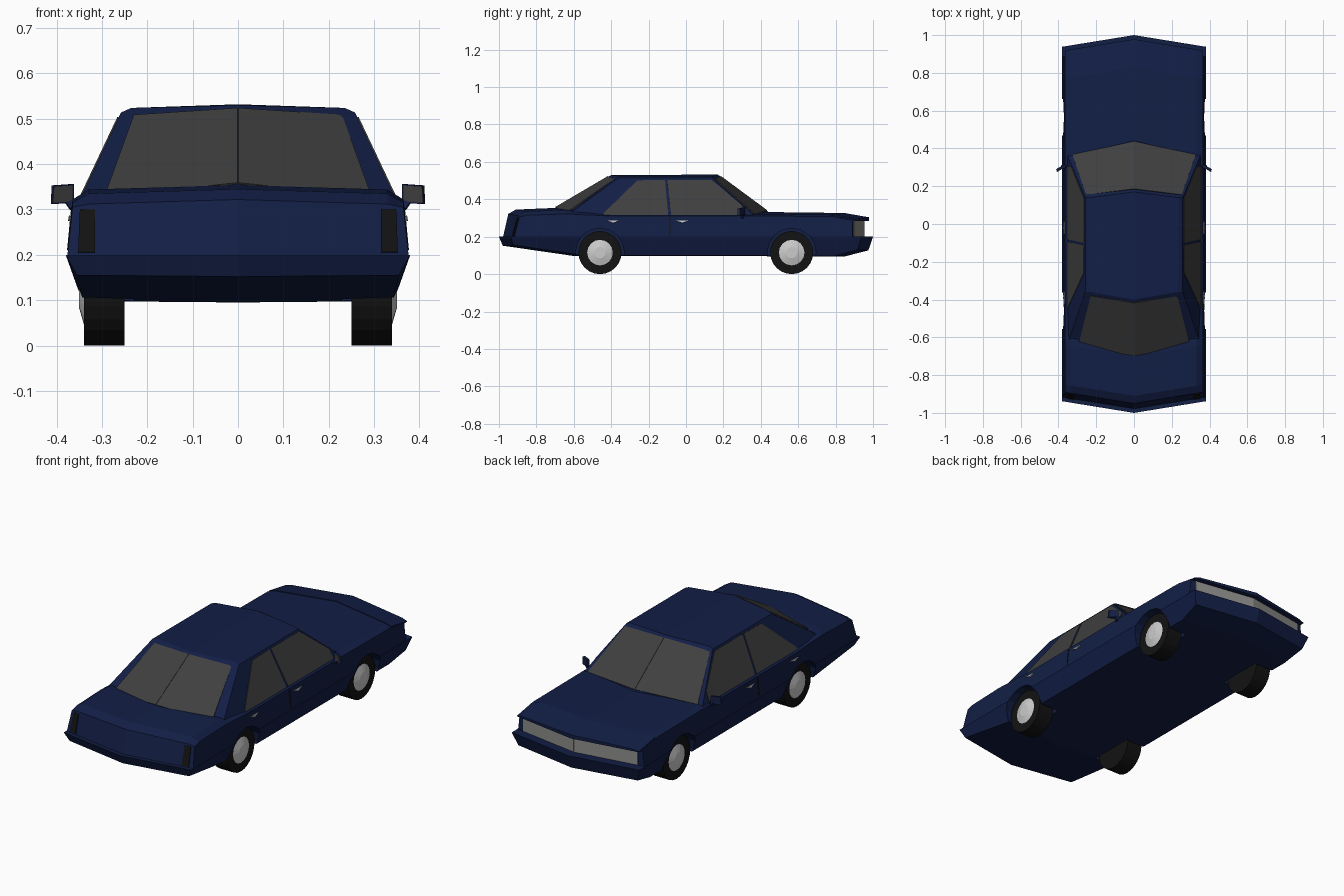
import bpy, bmesh, math
from mathutils import Vector

if "Cube" in bpy.data.objects:
    bpy.data.objects.remove(bpy.data.objects["Cube"])


def material(name, r, g, b):
    m = bpy.data.materials.new(name)
    m.diffuse_color = (r, g, b, 1)
    m.use_nodes = True
    m.node_tree.nodes["Principled BSDF"].inputs["Base Color"].default_value = m.diffuse_color
    return m


BLUE = material("navy_paint", 0.006, 0.013, 0.06)
GLASS = material("dark_glass", 0.05, 0.05, 0.05)
BLACK = material("black", 0.006, 0.006, 0.006)
SILVER = material("silver", 0.55, 0.55, 0.55)
LENS = material("lamp_grey", 0.27, 0.27, 0.26)


def make(name, verts, faces, mat):
    me = bpy.data.meshes.new(name)
    me.from_pydata([tuple(v) for v in verts], [], faces)
    bm = bmesh.new()
    bm.from_mesh(me)
    bmesh.ops.recalc_face_normals(bm, faces=bm.faces)
    bm.to_mesh(me)
    bm.free()
    me.materials.append(mat)
    ob = bpy.data.objects.new(name, me)
    bpy.context.collection.objects.link(ob)
    return ob


def bow(x, y):
    # both ends of the car are V shaped in plan
    w = max(-1, min(1, y / 0.4))
    return y - w * 0.06 * abs(x) / 0.37


def loft(name, stations, mat):
    # each station is a half section from top centre to bottom centre
    verts, faces = [], []
    for half in stations:
        ring = half + [(-x, y, z) for x, y, z in half[-2:0:-1]]
        verts += [(x, bow(x, y), z) for x, y, z in ring]
    n, m = len(ring), len(stations)
    for s in range(m - 1):
        for i in range(n):
            j = (i + 1) % n
            faces.append((s * n + i, s * n + j, s * n + n + j, s * n + n + i))
    h = n // 2
    for o in (0, (m - 1) * n):
        # caps split on the centre line
        faces.append([o + i for i in range(h + 1)])
        faces.append([o + i % n for i in range(h, n + 1)])
    return make(name, verts, faces, mat)


def panels(name, pts, mat, thick=0.003):
    # matching thin plates on both sides of the car
    out = [Vector(p) for p in pts]
    nrm = (out[1] - out[0]).cross(out[2] - out[0]).normalized() * thick
    n = len(out)
    for side, s in (("right", 1), ("left", -1)):
        vs = [Vector((p.x * s, p.y, p.z)) for p in
              [q - nrm for q in out] + [q + nrm for q in out]]
        fs = [list(range(n)), list(range(n, 2 * n))]
        fs += [(i, (i + 1) % n, n + (i + 1) % n, n + i) for i in range(n)]
        make(side + "_" + name, vs, fs, mat)


# upper body: top y, top z, shoulder z, sill y
upper = loft("upper_body", [
    [(0, y, z), (0.33, y, z - 0.01), (0.365, y, zs), (0.376, yb, 0.2), (0, yb, 0.2)]
    for y, z, zs, yb in [
        (-0.95, 0.322, 0.305, -0.978), (-0.91, 0.345, 0.315, -0.91),
        (-0.7, 0.354, 0.322, -0.7), (-0.45, 0.33, 0.31, -0.45),
        (0.43, 0.332, 0.311, 0.43), (0.83, 0.327, 0.308, 0.83),
        (0.95, 0.305, 0.288, 0.95)]], BLUE)

# lower body with pointed bumpers: top y, bottom y, bottom z, bottom half width
lower = loft("lower_body", [
    [(0, y, 0.2), (0.38, y, 0.2), (xb, yb, zb), (0, yb, zb - 0.003)]
    for y, yb, zb, xb in [
        (-1, -0.98, 0.155, 0.355), (-0.6, -0.6, 0.1, 0.342),
        (0.83, 0.85, 0.098, 0.342), (1, 0.975, 0.13, 0.355)]], BLUE)

# hood lip above the lamps
loft("hood_lip", [
    [(0, y, z), (0.33, y, z - 0.009), (0.362, y, z - 0.017), (0.362, y, zb), (0, y, zb)]
    for y, z, zb in [(0.84, 0.328, 0.285), (0.978, 0.304, 0.284)]], BLUE)

# wheel wells and wheels
for end, wy in (("rear", -0.46), ("front", 0.565)):
    for side, s in (("right", 1), ("left", -1)):
        rot = (0, math.pi / 2 * s, 0)
        bpy.ops.mesh.primitive_cylinder_add(vertices=16, radius=0.13, depth=0.25,
                                            location=(s * 0.355, wy, 0.115), rotation=rot)
        cutter = bpy.context.object
        cutter.name = f"{end}_{side}_well_cutter"
        cutter.hide_render = True
        cutter.hide_set(True)
        for body in (upper, lower):
            mod = body.modifiers.new("well", "BOOLEAN")
            mod.object = cutter
            mod.solver = "EXACT"
        bpy.ops.mesh.primitive_cylinder_add(vertices=24, radius=0.115, depth=0.09,
                                            location=(s * 0.295, wy, 0.115), rotation=rot)
        tire = bpy.context.object
        tire.name = f"{end}_{side}_tire"
        tire.data.materials.append(BLACK)
        bpy.ops.mesh.primitive_cone_add(vertices=16, radius1=0.072, radius2=0.03, depth=0.012,
                                        location=(s * 0.345, wy, 0.115), rotation=rot)
        hub = bpy.context.object
        hub.name = f"{end}_{side}_hubcap"
        hub.data.materials.append(SILVER)

# cabin corners: base and roof, front and rear
A, B = Vector((0, 0.45, 0.325)), Vector((0.357, 0.375, 0.305))
C, D = Vector((0.258, 0.14, 0.514)), Vector((0, 0.17, 0.532))
E, F = Vector((0, -0.715, 0.345)), Vector((0.357, -0.65, 0.305))
G, H = Vector((0.258, -0.36, 0.514)), Vector((0, -0.4, 0.53))
R1, R2 = Vector((0.235, 0.14, 0.524)), Vector((0.235, -0.36, 0.524))
half = [A, B, C, D, E, F, G, H, R1, R2]
quads = [(0, 1, 2, 8, 3), (4, 5, 6, 9, 7), (1, 5, 6, 2), (2, 6, 9, 8), (8, 9, 7, 3), (0, 4, 5, 1)]
cabin = make("cabin", half, quads, BLUE)
mirror = cabin.modifiers.new("mirror", "MIRROR")
mirror.use_clip = True


def on_quad(a, b, c, d, uvs):
    return [a.lerp(b, u).lerp(d.lerp(c, u), v) for u, v in uvs]


# front and rear glass, two flat halves each
for name, q, u in (("windshield", (A, B, C, D), 0.93), ("rear_window", (E, F, G, H), 0.84)):
    panels(name, on_quad(*q, [(0, 0.06), (u, 0.06), (u + 0.03, 0.95), (0, 0.95)]), GLASS, 0.004)


def side_x(z):
    return B.x + (z - B.z) * (C.x - B.x) / (C.z - B.z)


# side glass
for name, yz in (
        ("front_door_window", [(-0.08, 0.316), (0.305, 0.316), (0.3, 0.365), (0.17, 0.475),
                               (0.135, 0.503), (-0.1, 0.503)]),
        ("rear_door_window", [(-0.45, 0.316), (-0.095, 0.316), (-0.112, 0.503), (-0.26, 0.5)])):
    panels(name, [(side_x(z), y, z) for y, z in yz], GLASS)

# door seams and handles
panels("door_seam", [(0.375, -0.089, 0.21), (0.375, -0.083, 0.21),
                     (0.366, -0.083, 0.305), (0.366, -0.089, 0.305)], BLACK, 0.002)
for name, y in (("rear_handle", -0.39), ("front_handle", -0.02)):
    panels(name, [(0.369, y - 0.033, 0.286), (0.371, y, 0.274), (0.369, y + 0.033, 0.286)],
           SILVER, 0.004)

# tail lamps on the sloped rear face
def rear_y(x, z):
    return -0.978 + (z - 0.2) * 0.27 + 0.06 * x / 0.37

panels("tail_lamp", [(x, rear_y(x, z), z) for x, z in
                     ((0.315, 0.205), (0.352, 0.205), (0.348, 0.3), (0.315, 0.3))], BLACK, 0.005)

# lamp and grille band across the nose
panels("lamp_band", [(x, bow(x, 0.95), z) for x, z in
                     ((0, 0.202), (0.34, 0.202), (0.34, 0.283), (0, 0.283))], LENS, 0.004)

# door mirrors: shell, glass and stalk
panels("mirror_shell", [(0.365, 0.31, 0.315), (0.41, 0.285, 0.312),
                        (0.408, 0.285, 0.353), (0.365, 0.31, 0.356)], BLUE, 0.006)
panels("mirror_glass", [(0.366, 0.302, 0.318), (0.409, 0.278, 0.315),
                        (0.407, 0.278, 0.35), (0.366, 0.302, 0.353)], GLASS, 0.002)
panels("mirror_stalk", [(0.355, 0.3, 0.295), (0.37, 0.3, 0.3),
                        (0.385, 0.303, 0.322), (0.36, 0.31, 0.322)], BLUE, 0.008)
